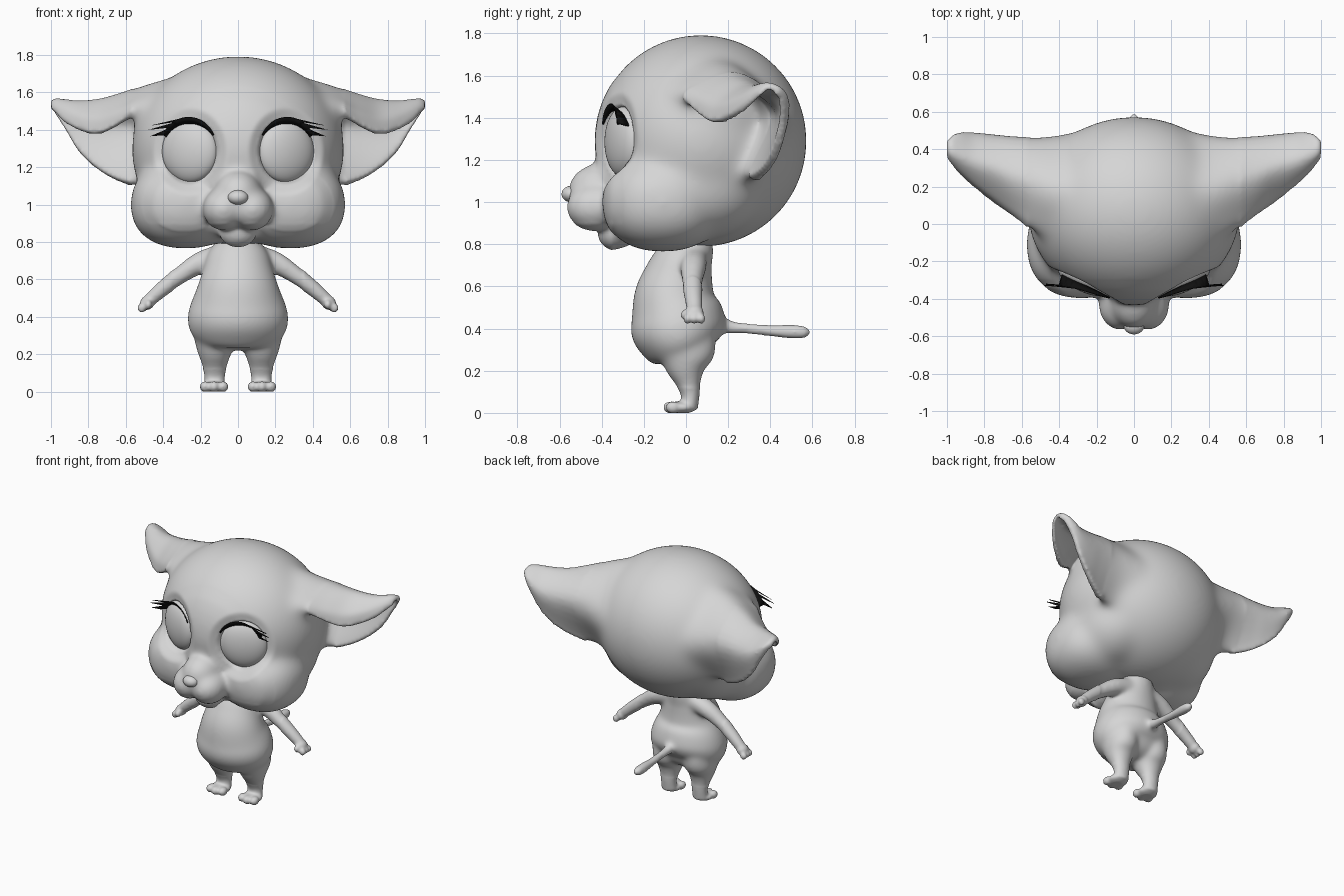
import bpy, bmesh, math
from mathutils import Vector, Matrix

cube = bpy.data.objects.get("Cube")
if cube:
    bpy.data.objects.remove(cube, do_unlink=True)


def material(name, rgb):
    mat = bpy.data.materials.new(name)
    mat.use_nodes = True
    mat.diffuse_color = (*rgb, 1)
    mat.node_tree.nodes["Principled BSDF"].inputs["Base Color"].default_value = (*rgb, 1)
    return mat


grey = material("plain grey", (0.67, 0.67, 0.67))
black = material("lash black", (0.005, 0.005, 0.005))


def add_object(name, bm, mat):
    bmesh.ops.recalc_face_normals(bm, faces=bm.faces[:])
    mesh = bpy.data.meshes.new(name)
    bm.to_mesh(mesh)
    bm.free()
    mesh.materials.append(mat)
    mesh.shade_smooth()
    ob = bpy.data.objects.new(name, mesh)
    bpy.context.collection.objects.link(ob)
    return ob


def spline(points, steps=6):
    """Smooth curve through points of any dimension."""
    p = [Vector(q) for q in points]
    p = [p[0] * 2 - p[1]] + p + [p[-1] * 2 - p[-2]]
    out = []
    for a, b, c, d in zip(p, p[1:], p[2:], p[3:]):
        for k in range(steps):
            t = k / steps
            out.append((b * 2 + (c - a) * t + (a * 2 - b * 5 + c * 4 - d) * t ** 2
                        + (b * 3 - a - c * 3 + d) * t ** 3) * 0.5)
    return out + [p[-2]]


def loft(bm, rings):
    loops = [[bm.verts.new(co) for co in ring] for ring in rings]
    n = len(loops[0])
    for a, b in zip(loops, loops[1:]):
        for i in range(n):
            j = (i + 1) % n
            bm.faces.new((a[i], a[j], b[j], b[i]))
    bm.faces.new(loops[0])
    bm.faces.new(loops[-1])


def tube(bm, points, sides=32):
    """Points hold x, y, z and two radii."""
    path = spline(points)
    rings = []
    for i, q in enumerate(path):
        before, after = path[max(i - 1, 0)], path[min(i + 1, len(path) - 1)]
        t = (Vector(after[:3]) - Vector(before[:3])).normalized()
        u = (Vector((1, 0, 0)) - t * t.x).normalized()
        v = t.cross(u)
        angles = [math.tau * k / sides for k in range(sides)]
        rings.append([Vector(q[:3]) + u * q[3] * math.cos(a) + v * q[4] * math.sin(a)
                      for a in angles])
    loft(bm, rings)


def blob(bm, centre, radii, power=2.0, turn=0.0):
    """Ellipsoid; a higher power makes it boxier."""
    verts = bmesh.ops.create_icosphere(bm, subdivisions=4, radius=1)["verts"]
    place = Matrix.Translation(centre) @ Matrix.Rotation(turn, 4, 'Z')
    for v in verts:
        size = sum(abs(c) ** power for c in v.co) ** (1 / power)
        v.co = place @ Vector([c / size * r for c, r in zip(v.co, radii)])


def fuse(ob, voxel):
    """Merge overlapping parts into one skin and return it as a bmesh."""
    mod = ob.modifiers.new("skin", 'REMESH')
    mod.mode = 'VOXEL'
    mod.voxel_size = voxel
    graph = bpy.context.evaluated_depsgraph_get()
    mesh = bpy.data.meshes.new_from_object(ob.evaluated_get(graph))
    bm = bmesh.new()
    bm.from_mesh(mesh)
    bpy.data.objects.remove(ob, do_unlink=True)
    bpy.data.meshes.remove(mesh)
    return bm


def relax(bm, verts, rounds):
    for _ in range(rounds):
        bmesh.ops.smooth_vert(bm, verts=verts, factor=0.5,
                              use_axis_x=True, use_axis_y=True, use_axis_z=True)


SKULL, SKULL_R = Vector((0, 0.07, 1.29)), Vector((0.57, 0.505, 0.505))
EYE_X, EYE_Z, EYE_W, EYE_H = 0.257, 1.285, 0.15, 0.175


def eye_distance(x, z):
    """1 on the rim of the eye, 0 at its middle."""
    return ((abs(x) - EYE_X) / EYE_W) ** 2 + ((z - EYE_Z) / EYE_H) ** 2


def dent(x, z):
    """Soft hollow of the face around each eye."""
    t = min(1, max(0, (1.9 - eye_distance(x, z)) / 1.2))
    return 0.035 * t * t * (3 - 2 * t)


def face_y(x, z):
    """Depth of the front of the face."""
    inside = 1 - (x / SKULL_R.x) ** 2 - ((z - SKULL.z) / SKULL_R.z) ** 2
    return SKULL.y - SKULL_R.y * math.sqrt(max(inside, 0)) + dent(x, z)


# Ear sections: x, wall, then (y, z) of front lip, front top, top, back, lower lip
EAR = [
    (.30, .15, -.15, 1.50, -.03, 1.62, .20, 1.685, .49, 1.38, .40, 1.06),
    (.45, .12, -.10, 1.50, -.01, 1.59, .22, 1.65, .47, 1.40, .33, 1.08),
    (.55, .07, -.04, 1.51, .03, 1.56, .25, 1.62, .465, 1.42, .34, 1.09),
    (.65, .05, .04, 1.43, .08, 1.51, .27, 1.59, .467, 1.43, .38, 1.125),
    (.75, .045, .11, 1.385, .15, 1.48, .31, 1.565, .475, 1.43, .425, 1.185),
    (.85, .04, .19, 1.405, .22, 1.49, .34, 1.557, .483, 1.45, .46, 1.28),
    (.93, .035, .26, 1.45, .29, 1.52, .37, 1.565, .485, 1.50, .475, 1.41),
    (.98, .03, .32, 1.50, .34, 1.54, .39, 1.57, .465, 1.535, .455, 1.485),
    (1.006, .02, .36, 1.52, .37, 1.535, .40, 1.55, .435, 1.54, .43, 1.515),
]


def ear(bm, side):
    rings = []
    for s in spline(EAR, 5):
        curve = spline([s[i:i + 2] for i in range(2, 12, 2)])
        inner = []
        for i, q in enumerate(curve):
            t = (curve[min(i + 1, len(curve) - 1)] - curve[max(i - 1, 0)]).normalized()
            inner.append(q + Vector((t.y, -t.x)) * s[1])
        rings.append([Vector((side * s[0], q.x, q.y)) for q in curve + inner[::-1]])
    loft(bm, rings)


# Head: skull, jaw, muzzle, chin, cheeks and ears
bm = bmesh.new()
blob(bm, SKULL, SKULL_R)
blob(bm, (0, -0.40, 1.05), (0.13, 0.16, 0.135))
blob(bm, (0, -0.41, 0.995), (0.185, 0.14, 0.12))
blob(bm, (0, -0.325, 0.855), (0.105, 0.095, 0.088))
blob(bm, (0, -0.08, 0.95), (0.3, 0.23, 0.165))
for side in (1, -1):
    blob(bm, (side * 0.28, -0.11, 1.0), (0.297, 0.287, 0.237), 2.3)
    blob(bm, (side * 0.26, 0.07, 1.10), (0.27, 0.32, 0.28))
    blob(bm, (side * 0.36, 0.12, 1.43), (0.2, 0.27, 0.2))
    blob(bm, (side * 0.075, -0.43, 0.975), (0.115, 0.138, 0.113))
    ear(bm, side)
bm = fuse(add_object("head_parts", bm, grey), 0.012)
relax(bm, bm.verts[:], 4)
relax(bm, [v for v in bm.verts
           if v.co.y > -0.35 and (abs(v.co.x) < 0.57 or v.co.z < 1.07)], 60)
relax(bm, [v for v in bm.verts if v.co.y < -0.3 and v.co.z > 0.9], 15)
# Eye sockets
for v in bm.verts:
    if v.co.y < -0.1:
        d = eye_distance(v.co.x, v.co.z)
        v.co.y += dent(v.co.x, v.co.z) + 0.05 * min(1, max(0, 1 - d) * 3)
add_object("head", bm, grey)

# Nose
bm = bmesh.new()
blob(bm, (0, -0.545, 1.038), (0.054, 0.045, 0.039))
add_object("nose", bm, grey)

# Body, limbs and tail
bm = bmesh.new()
tube(bm, [(0, cy, z, rx, ry) for z, cy, rx, ry in (
    (.84, .02, .09, .10), (.78, .015, .13, .118), (.72, -.01, .168, .143),
    (.65, -.033, .188, .165), (.55, -.052, .222, .196), (.45, -.04, .26, .222),
    (.38, -.033, .27, .224), (.31, -.02, .25, .185), (.26, -.005, .19, .125),
    (.225, 0, .06, .05))])
tube(bm, [(0, y, z, r, r) for y, z, r in (
    (.10, .42, .07), (.17, .415, .042), (.22, .405, .029), (.29, .40, .024),
    (.40, .39, .026), (.50, .385, .032), (.56, .383, .028), (.59, .383, .008))])
for side in (1, -1):
    tube(bm, [(side * x, y, z, r, r * 1.05) for x, y, z, r in (
        (.09, .04, .73, .06), (.20, .035, .69, .06), (.30, .03, .628, .049),
        (.40, .035, .552, .041), (.46, .04, .50, .036), (.50, .04, .465, .03))])
    blob(bm, (side * 0.485, 0.04, 0.475), (0.038, 0.045, 0.038))
    for finger in (-1, 0, 1):
        blob(bm, (side * 0.515, 0.04 + finger * 0.032, 0.447), (0.024, 0.02, 0.026))
    blob(bm, (side * 0.48, -0.005, 0.465), (0.02, 0.022, 0.026))
    tube(bm, [(side * 0.125, cy, z, rx, ry) for z, cy, rx, ry in (
        (.36, -.01, .10, .15), (.28, 0, .108, .14), (.21, 0, .092, .098),
        (.14, .012, .068, .06), (.08, .02, .055, .044), (.02, .012, .056, .044))])
    blob(bm, (side * 0.128, -0.02, 0.026), (0.07, 0.07, 0.03))
    for toe in (-1, 0, 1):
        blob(bm, (side * 0.128 + toe * 0.048, -0.073 + abs(toe) * 0.012, 0.026),
             (0.029, 0.036, 0.03))
bm = fuse(add_object("body_parts", bm, grey), 0.008)
relax(bm, bm.verts[:], 5)
relax(bm, [v for v in bm.verts
           if v.co.z > 0.12 and abs(v.co.x) < 0.35 and v.co.y < 0.2], 30)
for v in bm.verts:
    v.co.z = max(v.co.z, 0)
add_object("body", bm, grey)

# Eyes and lashes
for side, label in ((1, "left"), (-1, "right")):
    bm = bmesh.new()
    blob(bm, (side * EYE_X, face_y(EYE_X, EYE_Z) + 0.05, EYE_Z),
         (0.16, 0.07, 0.168), turn=side * math.radians(24))
    add_object(label + "_eye", bm, grey)

    bm = bmesh.new()
    lid, edge, steps = [], [], 24
    for k in range(steps + 1):
        s = k / steps
        a = math.radians(150 - 123 * s)
        for row, grow, lift in ((lid, 0.96 - 0.1 * math.sin(math.pi * s), 0.006),
                                (edge, 1.0 + 0.1 * s, 0.008 + 0.065 * s)):
            x = EYE_X + EYE_W * grow * math.cos(a)
            z = EYE_Z + EYE_H * grow * math.sin(a)
            row.append(bm.verts.new((side * x, face_y(x, z) - lift, z)))
    for k in range(steps):
        bm.faces.new((lid[k], lid[k + 1], edge[k + 1], edge[k]))
    # Pairs of edge points carry the lash tips
    for k, (x, z) in zip((16, 19, 22), ((.458, 1.425), (.478, 1.40), (.47, 1.365))):
        tip = bm.verts.new((side * x, -0.325, z))
        bm.faces.new((edge[k], edge[k + 2], tip))
    lash = add_object(label + "_lashes", bm, black)
    plate = lash.modifiers.new("plate", 'SOLIDIFY')
    plate.thickness = 0.006
